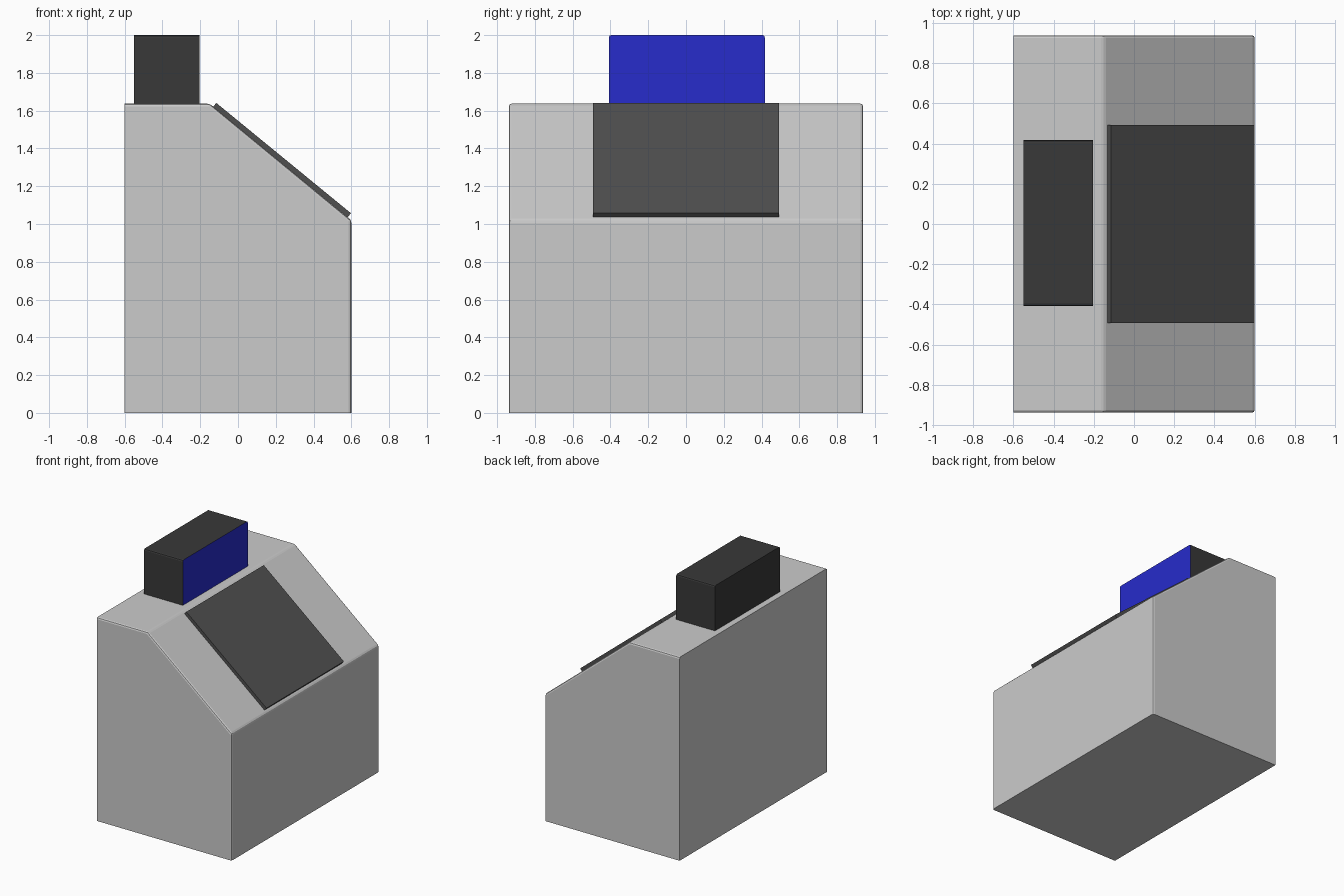
import bpy, bmesh

if "Cube" in bpy.data.objects:
    bpy.data.objects.remove(bpy.data.objects["Cube"])


def material(name, color):
    mat = bpy.data.materials.new(name)
    mat.diffuse_color = (*color, 1)
    mat.use_nodes = True
    mat.node_tree.nodes["Principled BSDF"].inputs["Base Color"].default_value = mat.diffuse_color
    return mat


def extrude_profile(name, profile, y0, y1, bevel, keep, mats=()):
    """Extrude an xz profile along y, then round the edges chosen by keep()."""
    bm = bmesh.new()
    face = bm.faces.new([bm.verts.new((x, y0, z)) for x, z in profile])
    ext = bmesh.ops.extrude_face_region(bm, geom=[face])
    moved = [v for v in ext["geom"] if isinstance(v, bmesh.types.BMVert)]
    bmesh.ops.translate(bm, verts=moved, vec=(0, y1 - y0, 0))
    bmesh.ops.recalc_face_normals(bm, faces=bm.faces)
    edges = [e for e in bm.edges if keep(e.verts[0].co, e.verts[1].co)]
    if edges:
        bmesh.ops.bevel(bm, geom=edges, offset=bevel, segments=2,
                        profile=0.5, affect="EDGES")
    bm.normal_update()
    mesh = bpy.data.meshes.new(name)
    bm.to_mesh(mesh)
    bm.free()
    for m in mats:
        mesh.materials.append(m)
    obj = bpy.data.objects.new(name, mesh)
    bpy.context.collection.objects.link(obj)
    return obj


dark = material("dark_grey", (0.04, 0.04, 0.04))
panel_grey = material("panel_grey", (0.08, 0.08, 0.08))
blue = material("screen_blue", (0.02, 0.025, 0.6))

# Cabinet body with sloped front; bottom and rear top edges stay sharp
TOP = 1.637
extrude_profile(
    "console_body",
    [(-0.6, 0), (0.6, 0), (0.6, 1.02), (-0.15, TOP), (-0.6, TOP)],
    -0.938, 0.938, 0.014,
    lambda a, b: max(a.z, b.z) > 0.1 and max(a.x, b.x) > -0.59)

# Thin control panel lying on the slope
extrude_profile(
    "control_panel",
    [(-0.115, 1.641), (0.598, 1.057), (0.578, 1.033), (-0.135, 1.617)],
    -0.492, 0.492, 0.003, lambda a, b: False, [panel_grey])

# Display box with upper side edges rounded and a blue screen face
display = extrude_profile(
    "display_box",
    [(-0.55, TOP - 0.002), (-0.205, TOP - 0.002), (-0.205, 2), (-0.55, 2)],
    -0.408, 0.417, 0.012,
    lambda a, b: abs(a.x - b.x) > 0.1 and min(a.z, b.z) > 1.9, [dark, blue])
for poly in display.data.polygons:
    if poly.normal.x > 0.9:
        poly.material_index = 1
